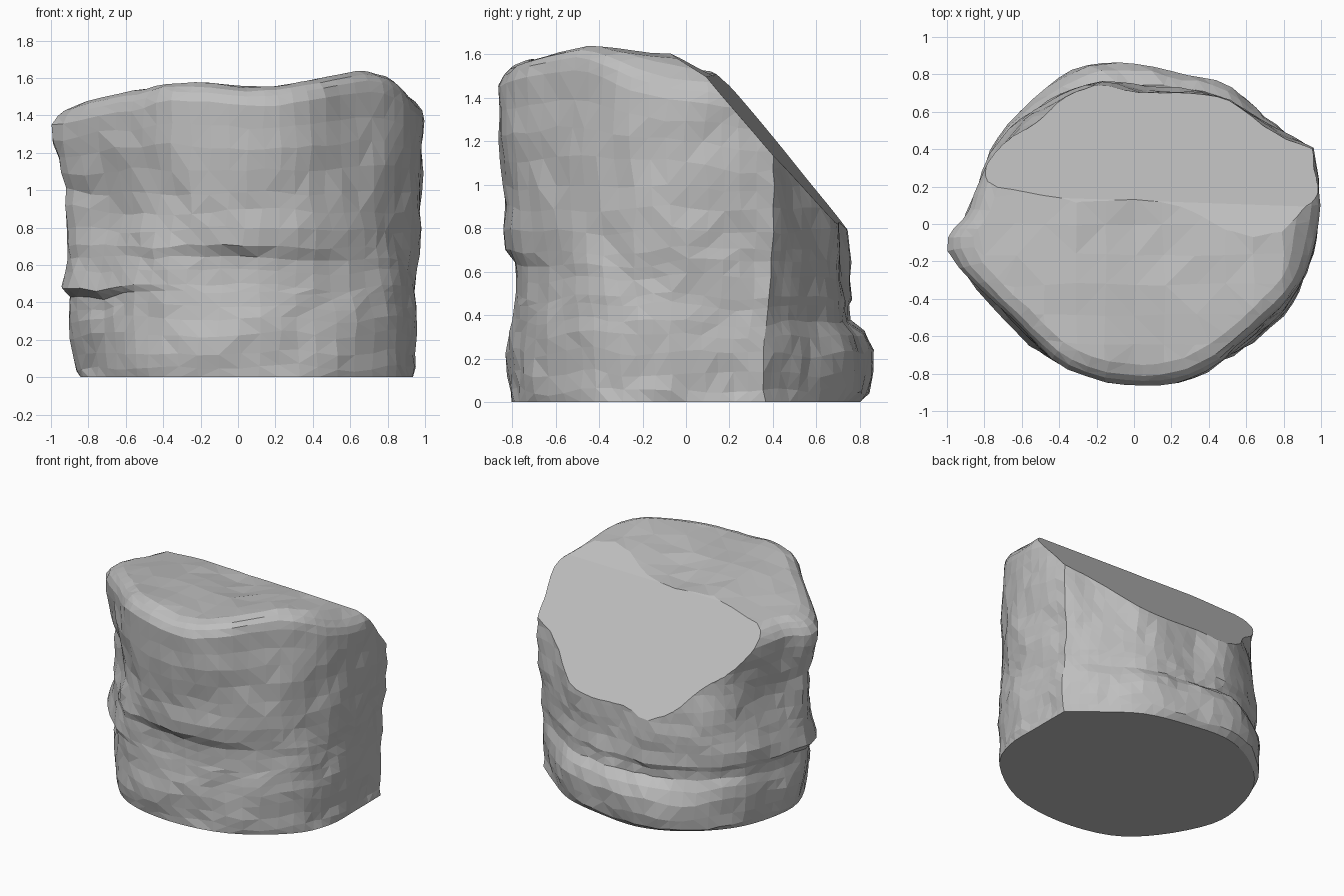
import bpy, bmesh, math
from mathutils import Vector, noise

if "Cube" in bpy.data.objects:
    bpy.data.objects.remove(bpy.data.objects["Cube"])

# Outlines of the boulder near the ground and near the top, starting at the back corner
BASE = [(.93, .37), (.93, .08), (.92, -.22), (.79, -.48), (.43, -.73), (0, -.8), (-.4, -.72), (-.65, -.5),
        (-.83, -.15), (-.82, .15), (-.7, .45), (-.45, .69), (-.15, .81), (.2, .78), (.5, .7), (.75, .52)]
UPPER = [(.95, .42), (.99, .1), (.92, -.25), (.71, -.52), (.38, -.77), (.05, -.85), (-.35, -.77), (-.65, -.5),
         (-.98, -.14), (-.87, .08), (-.72, .43), (-.5, .59), (-.25, .7), (.1, .67), (.4, .68), (.7, .53)]
# Height, blend from base to upper outline, and growth of the front, back, right flank and right ledge
LEVELS = [(.01, 0, 0, -.01, 0, 0), (.06, 0, .01, .03, .01, 0), (.14, .03, .02, .05, .02, 0),
          (.24, .08, .02, .06, .03, 0), (.32, .13, .01, .03, .03, 0), (.38, .2, .0, -.03, .02, 0),
          (.45, .25, -.01, -.03, .02, 0), (.49, .35, -.02, -.01, .02, .05), (.58, .4, -.03, -.02, .02, .01),
          (.65, .45, -.035, -.01, .0, 0), (.71, .55, -.005, 0, -.01, 0), (.8, .65, 0, 0, -.03, 0),
          (.9, .8, .0, 0, -.05, 0), (1, .9, 0, 0, -.06, 0), (1.1, 1, 0, 0, -.04, 0),
          (1.2, 1, 0, 0, -.02, 0), (1.3, 1, 0, 0, 0, 0), (1.4, 1, .01, 0, .01, 0)]
STEPS = 4


def smooth_point(points, i, t):
    """Point on a smooth closed line through the control points, sharp at the first."""
    a, b, c, d = (Vector(points[(i + k) % len(points)]) for k in (-1, 0, 1, 2))
    if i == 0:
        a = b * 2 - c
    if i == len(points) - 1:
        d = c * 2 - b
    return b + (c - a) * t / 2 + (a * 2 - b * 5 + c * 4 - d) * t * t / 2 + (b * 3 - a - c * 3 + d) * t ** 3 / 2


def outline(points):
    return [smooth_point(points, i, k / STEPS) for i in range(len(points)) for k in range(STEPS)]


def crown(x, y):
    """Height of the worn top: a raised left shoulder, falling to the right and the back."""
    shoulder = .09 * math.exp(-((x - .65) / .32) ** 2) + .03 * math.exp(-((x + .35) / .3) ** 2)
    fall = .14 * max(0, -x - .45) + .2 * max(0, x - .78) + .1 * max(0, y + .4)
    return 1.55 + shoulder - fall


def roughen(co):
    """Chip the walls with lumps and small facets, and leave the top smoother."""
    lump = noise.noise_vector(Vector((co.x * 3, co.y * 3, co.z * 3.5)))
    chip = noise.noise_vector(co * 8)
    rough = 1 if co.z < 1.35 else .6
    return co + (Vector((lump.x, lump.y, lump.z * 1.3)) * .03 + chip * .016) * rough


bm = bmesh.new()
low, high = outline(BASE), outline(UPPER)
ledge_way = Vector((-.93, -.37))
rings = []
for z, blend, front, back, flank, ledge in LEVELS:
    ring = []
    for p, q in zip(low, high):
        v = p.lerp(q, blend)
        u = v.normalized()
        facing = max(0, u.dot(ledge_way))
        v += u * (front * max(0, -u.y) ** 5 + back * max(0, u.y) ** 2
                  + flank * max(0, -u.x) ** 2 + ledge * facing ** 8)
        height = z
        if z > 1:
            height = 1 + (z - 1) / .4 * (crown(v.x, v.y) - 1.1)
        ring.append(Vector((v.x, v.y, height)))
    rings.append(ring)

# Rounded lip
for size, drop in ((.985, .05), (.95, .02), (.88, 0)):
    rings.append([Vector((p.x * size, p.y * size, crown(p.x * size, p.y * size) - drop)) for p in high])

verts = [[bm.verts.new(roughen(co) if i else co) for co in ring] for i, ring in enumerate(rings)]
count = len(low)
for lower, upper in zip(verts, verts[1:]):
    for k in range(count):
        n = (k + 1) % count
        bm.faces.new((lower[n], lower[k], upper[k], upper[n]))
bm.faces.new(verts[0])

# Worn top, sliced into a grid and laid over the crown
top = bm.faces.new(verts[-1])
patch = [top]
for axis in (Vector((1, 0, 0)), Vector((0, 1, 0))):
    for i in range(-5, 6):
        edges = {e for f in patch for e in f.edges}
        points = {v for f in patch for v in f.verts}
        cut = bmesh.ops.bisect_plane(bm, geom=list(points) + list(edges) + patch, dist=.02,
                                     plane_co=axis * i * .16, plane_no=axis)
        patch = [g for g in cut["geom"] if isinstance(g, bmesh.types.BMFace)]
rim = set(verts[-1])
for v in {v for f in patch for v in f.verts if v not in rim}:
    if all(f in patch for f in v.link_faces):
        v.co = roughen(Vector((v.co.x, v.co.y, crown(v.co.x, v.co.y))))

# Break the surface into irregular facets
bmesh.ops.triangulate(bm, faces=[f for f in bm.faces if f.normal.z > -.99 or len(f.verts) == 4],
                      quad_method='SHORT_EDGE')

# Slice off the back with slanting cleavage planes
CLEAVES = [((0, .2, 1.43), (.05, 1.17, 1)), ((0, .06, 1.555), (.03, .6, 1))]
for point, normal in CLEAVES:
    cut = bmesh.ops.bisect_plane(bm, geom=bm.verts[:] + bm.edges[:] + bm.faces[:], dist=.0001,
                                 plane_co=point, plane_no=normal, clear_outer=True)
    edges = [e for e in cut["geom_cut"] if isinstance(e, bmesh.types.BMEdge)]
    bmesh.ops.holes_fill(bm, edges=edges, sides=0)

bmesh.ops.recalc_face_normals(bm, faces=bm.faces[:])

# Rest centred on the ground
xs, ys, zs = ([v.co[a] for v in bm.verts] for a in range(3))
middle = Vector(((min(xs) + max(xs)) / 2, (min(ys) + max(ys)) / 2, min(zs)))
bmesh.ops.translate(bm, vec=-middle, verts=bm.verts[:])

mesh = bpy.data.meshes.new("boulder")
bm.to_mesh(mesh)
bm.free()
boulder = bpy.data.objects.new("boulder", mesh)
bpy.context.collection.objects.link(boulder)

# Plain grey stone
stone = bpy.data.materials.new("grey_stone")
stone.use_nodes = True
colour = (.52, .52, .52, 1)
stone.diffuse_color = colour
stone.node_tree.nodes["Principled BSDF"].inputs["Base Color"].default_value = colour
mesh.materials.append(stone)
